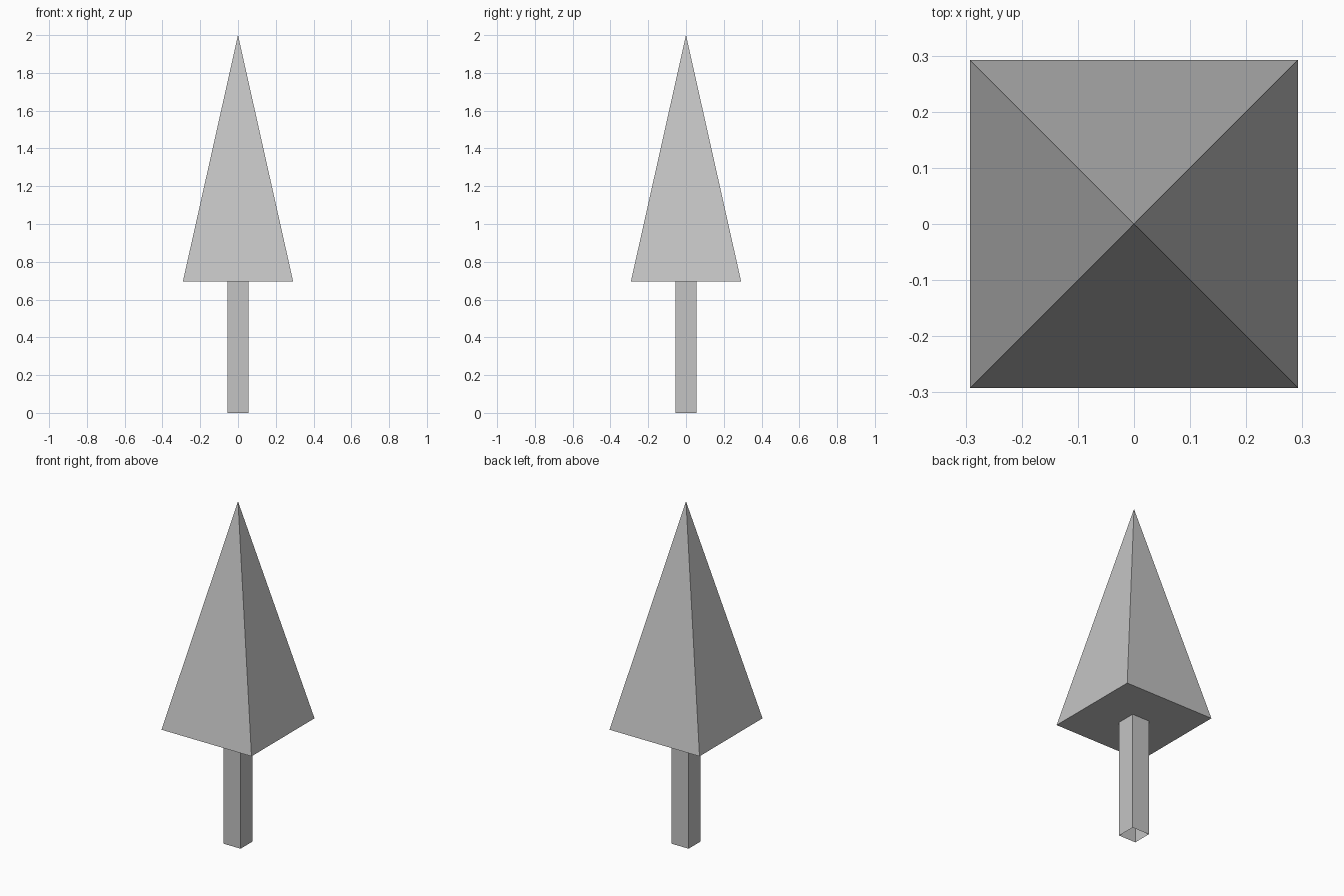
import bpy, bmesh
from math import sqrt, pi
from mathutils import Matrix

cube = bpy.data.objects.get("Cube")
if cube:
    bpy.data.objects.remove(cube, do_unlink=True)

grey = bpy.data.materials.new("plain_grey")
grey.use_nodes = True
colour = (0.55, 0.55, 0.55, 1)
grey.diffuse_color = colour
grey.node_tree.nodes["Principled BSDF"].inputs["Base Color"].default_value = colour

CANOPY_BASE = 0.695
HEIGHT = 2.0


def square_part(name, half_bottom, half_top, z0, z1, open_ends=False):
    """Four-sided prism or pyramid, with sides facing the axes."""
    bm = bmesh.new()
    bmesh.ops.create_cone(
        bm, cap_ends=not open_ends, segments=4,
        radius1=half_bottom * sqrt(2), radius2=half_top * sqrt(2),
        depth=z1 - z0,
        matrix=Matrix.Translation((0, 0, (z0 + z1) / 2)) @ Matrix.Rotation(pi / 4, 4, "Z"))
    bmesh.ops.remove_doubles(bm, verts=bm.verts, dist=0.0001)
    bmesh.ops.recalc_face_normals(bm, faces=bm.faces)
    mesh = bpy.data.meshes.new(name)
    bm.to_mesh(mesh)
    bm.free()
    mesh.materials.append(grey)
    obj = bpy.data.objects.new(name, mesh)
    bpy.context.collection.objects.link(obj)
    return obj


# Hollow trunk, open at the foot
square_part("trunk", 0.056, 0.056, 0, CANOPY_BASE, open_ends=True)

# Pointed canopy with a closed underside
square_part("canopy", 0.292, 0, CANOPY_BASE, HEIGHT)
